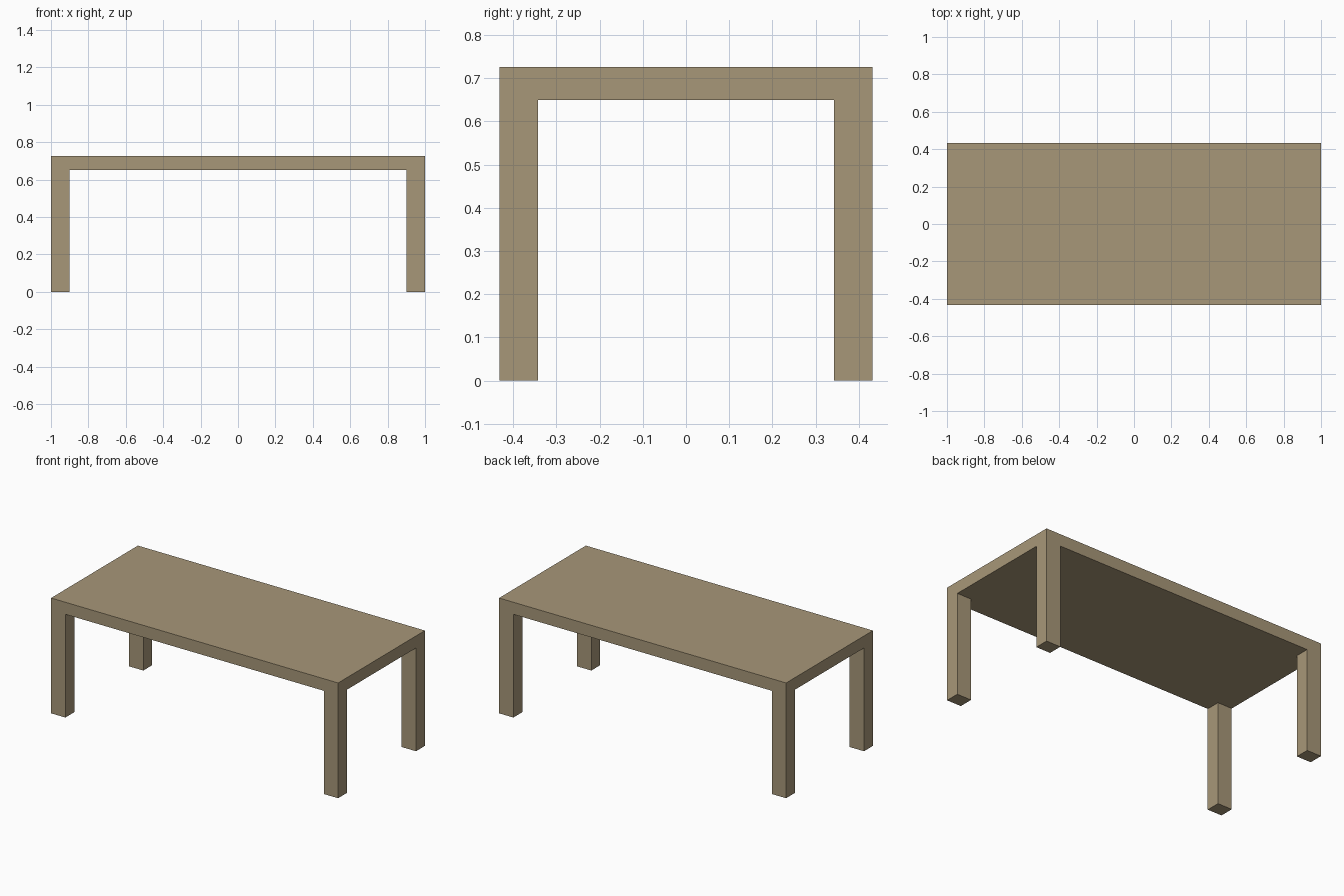
import bpy

if "Cube" in bpy.data.objects:
    bpy.data.objects.remove(bpy.data.objects["Cube"])

HALF_X, HALF_Y = 1.0, 0.432
TOP, UNDER = 0.726, 0.65
LEG_X, LEG_Y = 0.10, 0.089

wood = bpy.data.materials.new("tan_wood")
wood.diffuse_color = (0.39, 0.31, 0.19, 1)
wood.use_nodes = True
wood.node_tree.nodes["Principled BSDF"].inputs["Base Color"].default_value = wood.diffuse_color


def box(name, center, size):
    bpy.ops.mesh.primitive_cube_add(size=1, location=center)
    obj = bpy.context.object
    obj.name = name
    obj.scale = size
    bpy.ops.object.transform_apply(location=False, rotation=False, scale=True)
    obj.data.materials.append(wood)
    return obj


# Tabletop slab
box("tabletop", (0, 0, (TOP + UNDER) / 2), (2 * HALF_X, 2 * HALF_Y, TOP - UNDER))

# Four corner legs, flush with the tabletop edges
for x_name, sx in (("left", -1), ("right", 1)):
    for y_name, sy in (("front", -1), ("back", 1)):
        box(f"{y_name}_{x_name}_leg",
            (sx * (HALF_X - LEG_X / 2), sy * (HALF_Y - LEG_Y / 2), UNDER / 2),
            (LEG_X, LEG_Y, UNDER))
